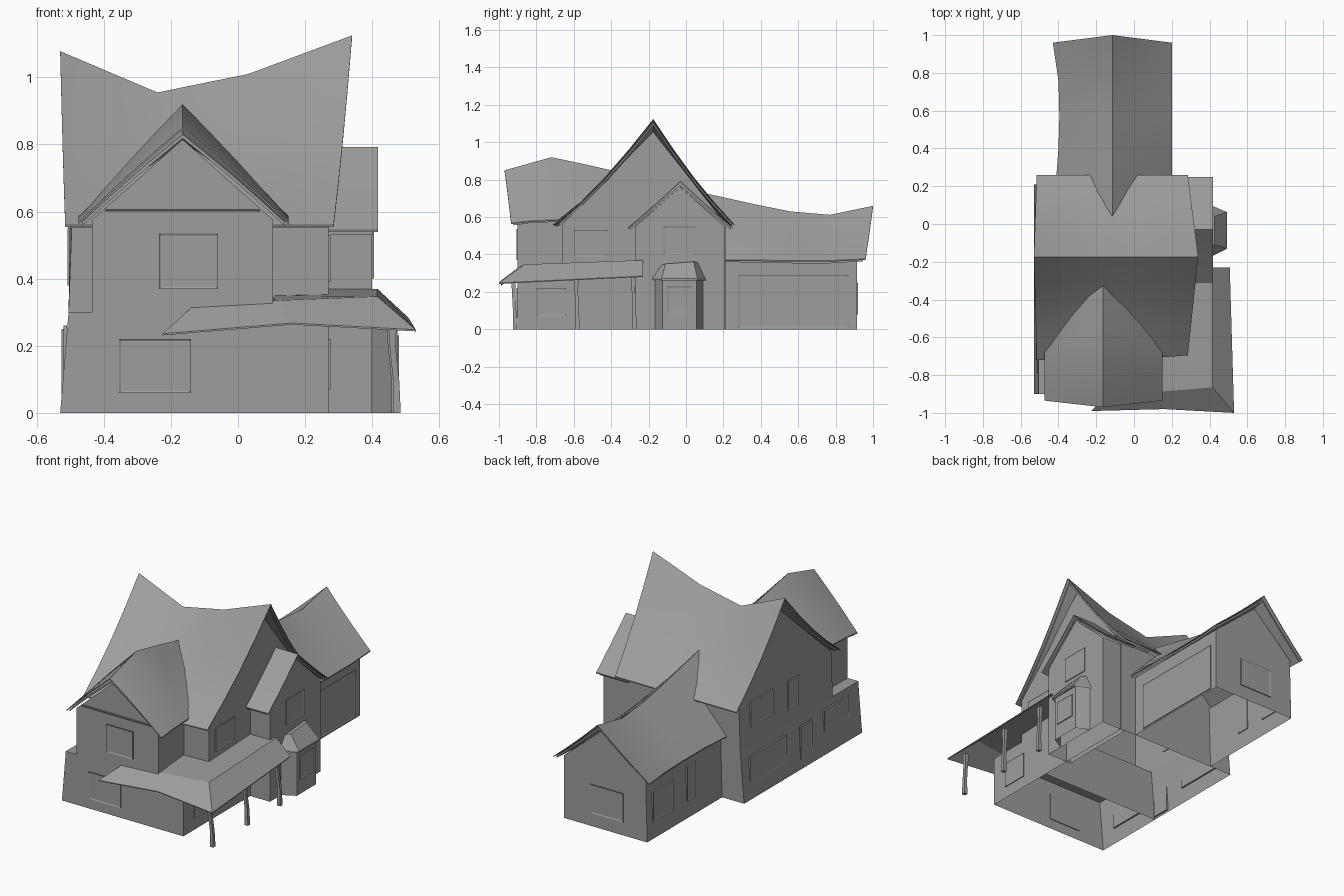
import bpy, bmesh, math

if "Cube" in bpy.data.objects:
    bpy.data.objects.remove(bpy.data.objects["Cube"])

grey = bpy.data.materials.new("grey")
grey.diffuse_color = (.34, .34, .34, 1)
grey.use_nodes = True
grey.node_tree.nodes["Principled BSDF"].inputs["Base Color"].default_value = grey.diffuse_color


def finish(name, bm, smooth=False):
    me = bpy.data.meshes.new(name)
    bmesh.ops.recalc_face_normals(bm, faces=bm.faces[:])
    bm.to_mesh(me)
    bm.free()
    me.materials.append(grey)
    ob = bpy.data.objects.new(name, me)
    bpy.context.collection.objects.link(ob)
    if smooth:
        bpy.ops.object.select_all(action='DESELECT')
        ob.select_set(True)
        bpy.context.view_layer.objects.active = ob
        bpy.ops.object.shade_smooth_by_angle(angle=math.radians(25))
    return ob


def slab(name, verts, faces, th, smooth=False):
    """Sheet thickened straight down."""
    bm = bmesh.new()
    vs = [bm.verts.new(v) for v in verts]
    for f in faces:
        bm.faces.new([vs[i] for i in f])
    r = bmesh.ops.extrude_face_region(bm, geom=bm.faces[:], use_keep_orig=True)
    for g in r['geom']:
        if isinstance(g, bmesh.types.BMVert):
            g.co.z -= th
    return finish(name, bm, smooth)


def roof(name, axis, c, stations, sag, inset=0.0, drop=0.0, th=0.006):
    """Gable roof; station = ridge pos, ridge z, eave pos, low/high offset, eave z."""
    n, verts = 4, []
    for k, (rp, rz, ep, lo, hi, ez) in enumerate(stations):
        shift = inset if k == 0 else -inset if k == len(stations) - 1 else 0
        for j in range(-n, n + 1):
            s = abs(j) / n * (1 - 2 * inset)
            p = rp + (ep - rp) * s + shift
            off = (lo if j < 0 else hi) * s
            z = rz + (ez - rz) * s - sag * math.sin(math.pi * s) - drop * (1 - .55 * s)
            verts.append((p, c + off, z) if axis == 'x' else (c + off, p, z))
    w = 2 * n + 1
    faces = [(i * w + j, i * w + j + 1, (i + 1) * w + j + 1, (i + 1) * w + j)
             for i in range(len(stations) - 1) for j in range(w - 1)]
    return slab(name, verts, faces, th, True)


def layered_roof(name, *args):
    roof(name, *args)
    roof(name + "_trim", *args, 0.015, 0.02, 0.012)


def walls(name, base, top, z0, z1, axis=None, peaks=(0, 0), c=0, cap=False):
    """Four walls without a floor, optionally with gable ends."""
    bm = bmesh.new()
    ring = lambda r, z: [bm.verts.new(p) for p in
                         ((r[0], r[2], z), (r[1], r[2], z), (r[1], r[3], z), (r[0], r[3], z))]
    b, t = ring(base, z0), ring(top, z1)
    for i in range(4):
        j = (i + 1) % 4
        f = [b[i], b[j], t[j], t[i]]
        if axis == 'x' and i in (1, 3):
            f.insert(3, bm.verts.new((top[1 if i == 1 else 0], c, peaks[i == 1])))
        if axis == 'y' and i in (0, 2):
            f.insert(3, bm.verts.new((c, top[2 if i == 0 else 3], peaks[i == 2])))
        bm.faces.new(f)
    if cap:
        bm.faces.new(t)
    return finish(name, bm)


def panel(name, axis, side, wall, a0, a1, z0, z1, out=0.004):
    """Framed window or door; axis is the wall normal."""
    bm = bmesh.new()
    bmesh.ops.create_cube(bm, size=1)
    for v in bm.verts:
        a = a0 + (v.co.x + .5) * (a1 - a0)
        d = wall + side * (v.co.y * 0.010 + out - 0.004)
        v.co = (d, a, z0 + (v.co.z + .5) * (z1 - z0)) if axis == 'x' else \
               (a, d, z0 + (v.co.z + .5) * (z1 - z0))
    bm.normal_update()
    k = 0 if axis == 'x' else 1
    f = max(bm.faces, key=lambda q: side * q.calc_center_median()[k])
    bmesh.ops.inset_region(bm, faces=[f], thickness=0.008)
    for v in f.verts:
        v.co[k] -= side * 0.003
    return finish(name, bm)


# main two-storey body
walls("main_lower_walls", (-.53, .27, -.45, .21), (-.505, .27, -.45, .21), 0, .3)
walls("main_upper_walls", (-.505, .27, -.66, .21), (-.495, .27, -.66, .21),
      .3, .565, 'x', (1.0, 1.055), -.175)
layered_roof("main_roof", 'x', -.175,
             [(-.53, 1.078, -.515, -.545, .435, .56), (-.24, .955, -.24, -.545, .435, .56),
              (.03, 1.01, .03, -.54, .435, .56), (.34, 1.125, .285, -.52, .435, .56)], .03)

# front block with upper gable
walls("front_lower_walls", (-.53, .27, -.9, -.45), (-.505, .27, -.9, -.45), 0, .3, cap=True)
walls("front_gable_walls", (-.435, .105, -.9, -.5), (-.435, .105, -.9, -.5),
      .3, .575, 'y', (.815, .815), -.165)
layered_roof("front_gable_roof", 'y', -.165,
             [(-.97, .85, -.935, -.31, .315, .568), (-.72, .92, -.83, -.31, .315, .58),
              (-.53, .88, -.72, -.31, .315, .585), (-.31, .83, -.55, -.31, .315, .59)], -.006)
panel("front_gable_band", 'y', -1, -.9, -.395, .065, .599, .608, .008)

# rear wing
walls("rear_wing_walls", (-.385, .165, .21, .915), (-.375, .165, .21, .915),
      0, .372, 'y', (.61, .61), -.115)
layered_roof("rear_wing_roof", 'y', -.115,
             [(0, .75, .2, -.3, .315, .37), (.36, .67, .4, -.285, .315, .37),
              (.56, .63, .57, -.28, .315, .367), (.77, .612, .76, -.285, .315, .367),
              (1.0, .66, .96, -.315, .315, .377)], .006)

# right side gable
walls("side_gable_walls", (.24, .4, -.27, .205), (.24, .4, -.27, .205),
      0, .55, 'x', (.76, .76), -.03)
layered_roof("side_gable_roof", 'x', -.03,
             [(.2, .793, .2, -.28, .28, .545), (.417, .793, .417, -.28, .28, .545)], .004)

# wrap-around porch roof
slab("porch_roof",
     [(-.225, -.99, .236), (.16, -.98, .268), (.53, -1, .248), (.507, -.23, .285),
      (-.13, -.89, .322), (.11, -.89, .335), (.415, -.865, .347), (.415, -.23, .37),
      (.26, -.23, .37), (.1, -.64, .35)],
     [(0, 1, 5, 4), (1, 2, 6, 5), (2, 3, 7, 6), (5, 6, 9), (6, 7, 8, 9)], .005)

# crooked porch posts
for i, (x, y, top) in enumerate([(.474, -.915, .265), (.468, -.58, .28), (.468, -.275, .29)]):
    bm = bmesh.new()
    rings = []
    for t, dx, r in ((0, 0, .011), (.35, -.002, .009), (.7, -.012, .009), (1, -.014, .012)):
        rings.append([bm.verts.new((x + dx + r * sx, y + dx * .5 + r * sy, top * t))
                      for sx, sy in ((-1, -1), (1, -1), (1, 1), (-1, 1))])
    for lo, hi in zip(rings, rings[1:]):
        for k in range(4):
            bm.faces.new((lo[k], lo[k - 1], hi[k - 1], hi[k]))
    bm.faces.new(rings[0])
    bm.faces.new(rings[-1])
    finish(f"porch_post_{i + 1}", bm)

# bay window with small hipped roof
bm = bmesh.new()
plan = [(.4, -.165), (.475, -.125), (.475, .055), (.4, .09)]
cols = [[bm.verts.new((x, y, z)) for z in (0, .27)] for x, y in plan]
for p, q in zip(cols, cols[1:]):
    bm.faces.new((p[0], q[0], q[1], p[1]))
finish("bay_walls", bm)
slab("bay_roof", [(.4, -.178, .275), (.493, -.13, .272), (.493, .062, .272), (.4, .103, .272),
                  (.4, -.13, .345), (.425, -.11, .35), (.425, .04, .362), (.4, .06, .36)],
     [(0, 1, 5, 4), (1, 2, 6, 5), (2, 3, 7, 6), (4, 5, 6, 7)], .01)
panel("bay_window", 'x', 1, .475, -.1, .03, .09, .23)

# windows and doors
for name, *a in [
    ("front_lower_window", 'y', -1, -.9, -.355, -.14, .06, .22),
    ("front_upper_window", 'y', -1, -.9, -.235, -.06, .37, .535),
    ("left_rear_window", 'x', -1, -.518, -.2, .14, .09, .25),
    ("left_door", 'x', -1, -.521, -.44, -.33, .01, .25),
    ("left_front_window", 'x', -1, -.515, -.79, -.56, .09, .26),
    ("left_upper_window", 'x', -1, -.501, -.1, .11, .41, .56),
    ("left_middle_window", 'x', -1, -.503, -.34, -.24, .38, .55),
    ("wing_left_window", 'x', -1, -.382, .67, .86, .1, .28),
    ("wing_narrow_window", 'x', -1, -.382, .46, .54, .1, .31),
    ("wing_rear_window", 'y', 1, .915, -.23, -.015, .08, .25),
    ("wing_wide_door", 'x', 1, .165, .28, .87, .01, .29),
    ("porch_window", 'x', 1, .27, -.8, -.64, .07, .22),
    ("right_upper_window", 'x', 1, .27, -.6, -.42, .39, .53),
    ("side_gable_window", 'x', 1, .4, -.12, .05, .4, .55),
]:
    panel(name, *a)
